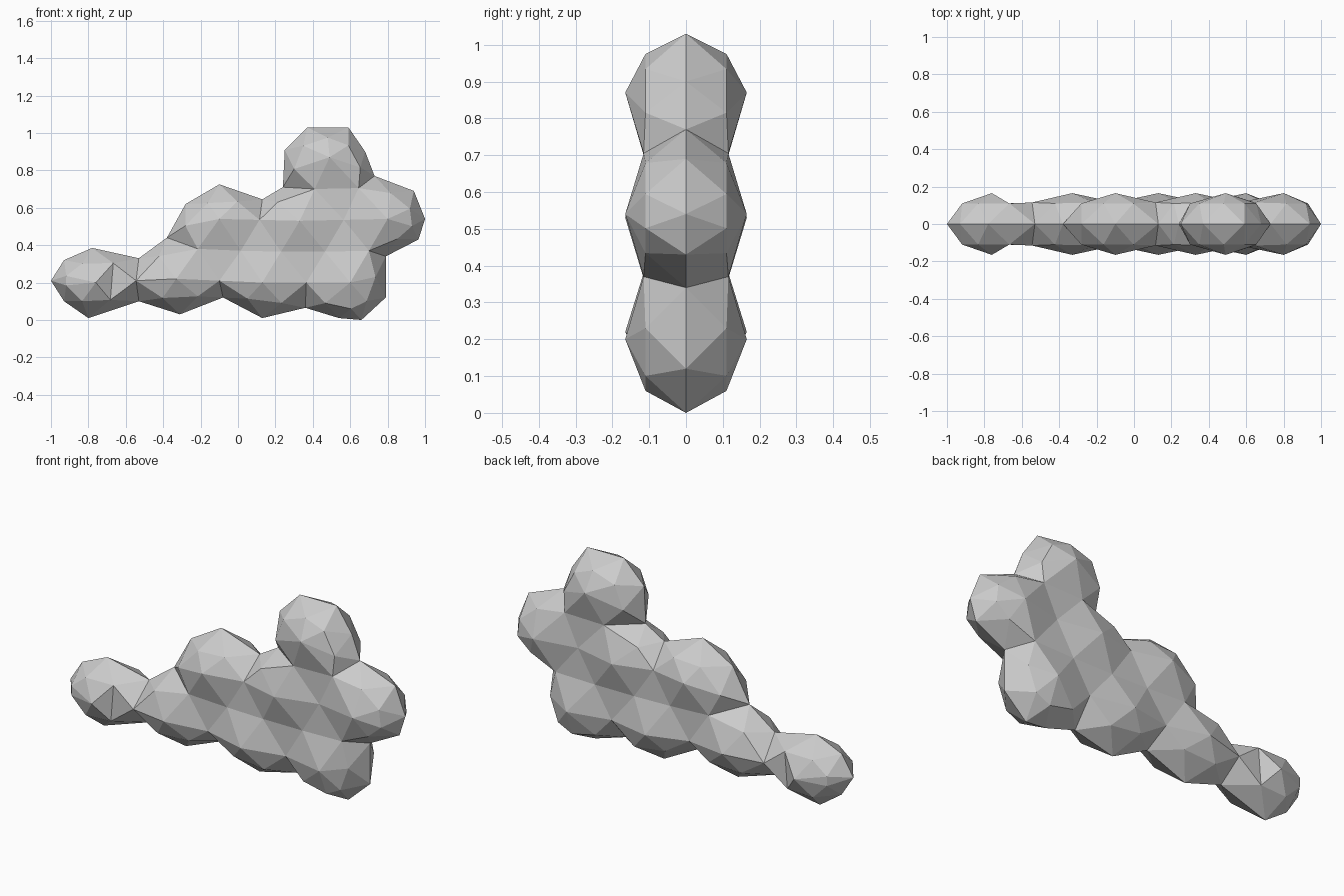
import bpy, bmesh
from mathutils import Vector
from mathutils.geometry import delaunay_2d_cdt

if "Cube" in bpy.data.objects:
    bpy.data.objects.remove(bpy.data.objects["Cube"])

# Front silhouette (x, z), clockwise from the left tip
outline = [(-1, .21), (-.93, .32), (-.78, .385), (-.53, .33), (-.38, .44),
           (-.28, .62), (-.1, .725), (.13, .645), (.24, .71), (.25, .91),
           (.37, 1.03), (.59, 1.03), (.68, .9), (.73, .77), (.94, .69),
           (1, .54), (.965, .43), (.79, .34), (.79, .12), (.66, 0),
           (.54, .01), (.36, .065), (.13, .01), (-.08, .12), (-.31, .03),
           (-.53, .1), (-.8, .01), (-.93, .1)]
# Centres of the rounded lumps
lumps = [(-.76, .2), (-.33, .22), (-.1, .54), (.13, .2),
         (.33, .53), (.49, .87), (.6, .2), (.8, .54)]

PEAK, SADDLE, RIM, INSET = .165, .115, .11, .055
pts = [Vector(p) for p in outline]
depth = [0.0] * len(pts)

# Shoulder points, staggered between the silhouette points
n = len(outline)
for i in range(n):
    a, b = Vector(outline[i]), Vector(outline[(i + 1) % n])
    d = (b - a).normalized()
    pts.append((a + b) / 2 + Vector((d.y, -d.x)) * INSET)
    depth.append(RIM)

# Lump crowns, and the saddles between neighbouring lumps
centres = [Vector(p) for p in lumps]
for i, a in enumerate(centres):
    pts.append(a)
    depth.append(PEAK)
    for b in centres[:i]:
        if (a - b).length < .52:
            pts.append((a + b) / 2)
            depth.append(SADDLE)

# Facet the front and mirror it to the back
verts, _, faces, orig, _, _ = delaunay_2d_cdt(pts, [], [list(range(n))], 1, 1e-4)
bm = bmesh.new()
for side in (-1, 1):
    vs = [bm.verts.new((v.x, side * (depth[o[0]] if o else RIM), v.y))
          for v, o in zip(verts, orig)]
    for f in faces:
        bm.faces.new([vs[k] for k in f])
bmesh.ops.remove_doubles(bm, verts=bm.verts, dist=1e-4)
bmesh.ops.recalc_face_normals(bm, faces=bm.faces)

mesh = bpy.data.meshes.new("lumpy_body")
bm.to_mesh(mesh)
bm.free()
bpy.context.collection.objects.link(bpy.data.objects.new("lumpy_body", mesh))
